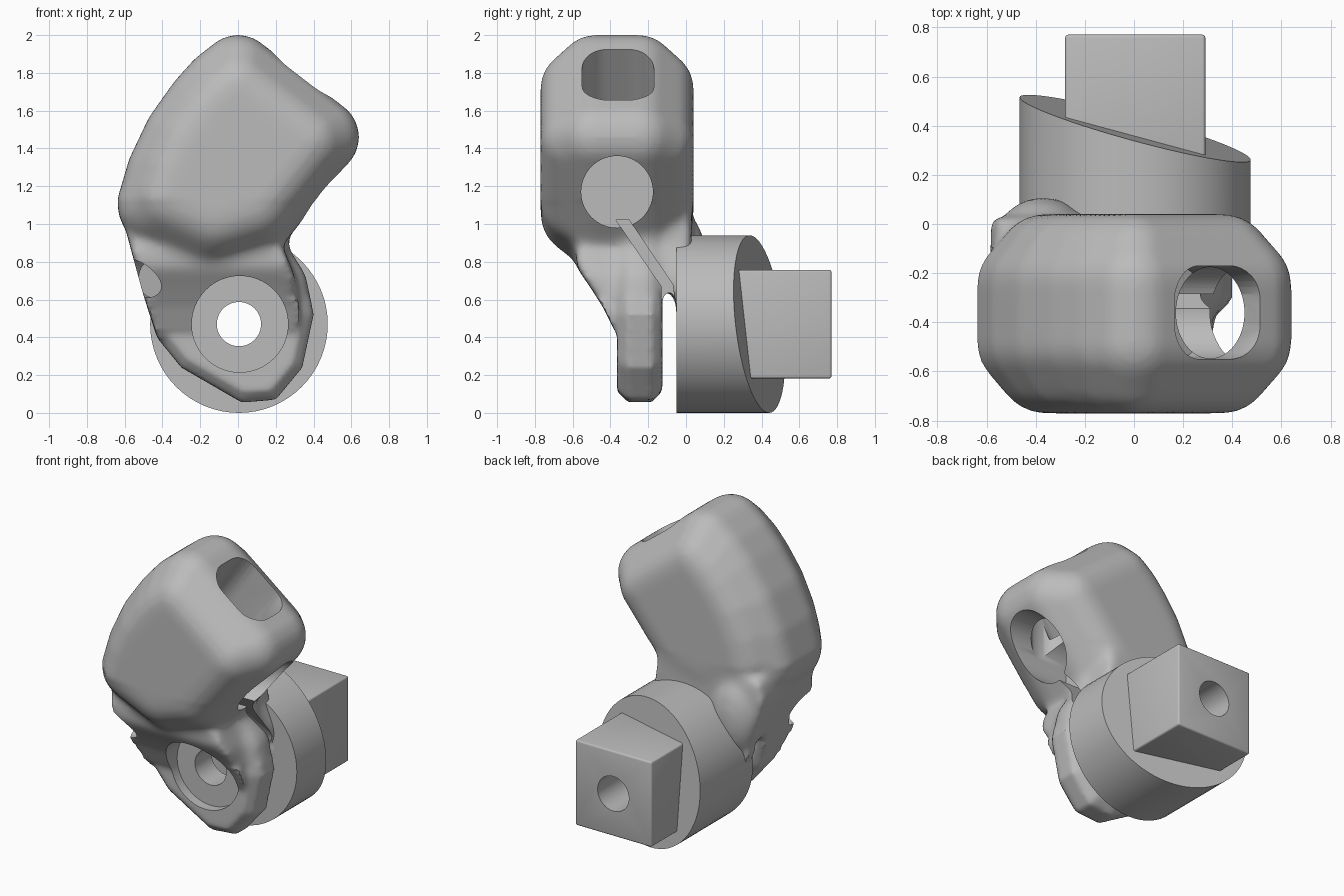
import bpy, bmesh, math
from mathutils import Vector, Matrix

cube = bpy.data.objects.get("Cube")
if cube:
    bpy.data.objects.remove(cube)

GREY = (0.5, 0.5, 0.5, 1)
mat = bpy.data.materials.new("plain grey")
mat.use_nodes = True
mat.diffuse_color = GREY
mat.node_tree.nodes["Principled BSDF"].inputs["Base Color"].default_value = GREY


def make(name, bm):
    bmesh.ops.recalc_face_normals(bm, faces=bm.faces)
    me = bpy.data.meshes.new(name)
    bm.to_mesh(me)
    bm.free()
    ob = bpy.data.objects.new(name, me)
    bpy.context.collection.objects.link(ob)
    me.materials.append(mat)
    return ob


def prism(name, pts, axis, lo, hi):
    """Extrude a flat outline along x (points are y,z) or along y (points are x,z)."""
    bm = bmesh.new()
    place = (lambda a, b: (lo, a, b)) if axis == "x" else (lambda a, b: (a, lo, b))
    face = bm.faces.new([bm.verts.new(place(a, b)) for a, b in pts])
    move = Vector((hi - lo, 0, 0)) if axis == "x" else Vector((0, hi - lo, 0))
    ext = bmesh.ops.extrude_face_region(bm, geom=[face])["geom"]
    bmesh.ops.translate(bm, vec=move, verts=[v for v in ext if isinstance(v, bmesh.types.BMVert)])
    return make(name, bm)


def cylinder(name, start, end, r, squash=1.0):
    a, b = Vector(start), Vector(end)
    turn = (b - a).to_track_quat("Z", "Y").to_matrix().to_4x4()
    bm = bmesh.new()
    bmesh.ops.create_cone(bm, cap_ends=True, segments=64, radius1=r, radius2=r, depth=(b - a).length,
                          matrix=Matrix.Translation((a + b) / 2) @ turn)
    if squash != 1.0:
        mid = (a.x + b.x) / 2
        for v in bm.verts:
            v.co.x = mid + (v.co.x - mid) * squash
    return make(name, bm)


def ellipsoid(bm, centre, radii):
    bmesh.ops.create_uvsphere(bm, u_segments=32, v_segments=16, radius=1, matrix=
                              Matrix.Translation(centre) @ Matrix.Diagonal((*radii, 1)))


def apply_mod(ob, kind, **settings):
    mod = ob.modifiers.new(kind, kind)
    for key, value in settings.items():
        setattr(mod, key, value)
    bpy.context.view_layer.objects.active = ob
    bpy.ops.object.modifier_apply(modifier=mod.name)


def combine(ob, other, operation="DIFFERENCE"):
    apply_mod(ob, "BOOLEAN", object=other, operation=operation, solver="EXACT")
    bpy.data.objects.remove(other)


def select(obs):
    bpy.ops.object.select_all(action="DESELECT")
    for ob in obs:
        ob.select_set(True)
    bpy.context.view_layer.objects.active = obs[0]


PIVOT = 0.47  # height of the pivot axis

# Rounded housing: hull of spheres at its corners, with inset front and back layers
bm = bmesh.new()
corners = [(0, 1.8), (0.44, 1.46), (0.11, 1.05), (-0.15, 0.97), (-0.44, 1.1),
           (-0.39, 1.27), (-0.3, 1.46), (-0.18, 1.63), (-0.09, 1.73)]
for x, z in corners:
    for inset, ys in ((1, (-0.48, -0.25)), (0.82, (-0.57, -0.16))):
        for y in ys:
            ellipsoid(bm, (x * inset, y, 1.35 + (z - 1.35) * inset), (0.2, 0.2, 0.2))
hull = bmesh.ops.convex_hull(bm, input=bm.verts)
junk = {g for g in hull["geom_interior"] + hull["geom_unused"] if isinstance(g, bmesh.types.BMVert)}
bmesh.ops.delete(bm, geom=list(junk), context="VERTS")
body = make("housing_and_arm", bm)

# Front arm plate with a chamfered rim
arm_outline = [(0.25, 1.1), (0.27, 0.87), (0.36, 0.73), (0.4, 0.52), (0.34, 0.24), (0.2, 0.07),
               (0.02, 0.055), (-0.3, 0.24), (-0.43, 0.4), (-0.5, 0.62), (-0.59, 0.95), (-0.55, 1.12)]
arm = prism("front_arm", arm_outline, "y", -0.365, -0.125)
apply_mod(arm, "BEVEL", width=0.055, segments=1, limit_method="ANGLE", angle_limit=math.radians(60))

# Shoulder that leads from the housing to the arm and to the pivot disc
shoulder_outline = [(0.2, 1.1), (0.24, 0.87), (0.3, 0.73), (0.33, 0.52), (0.3, 0.38),
                    (-0.42, 0.38), (-0.5, 0.62), (-0.59, 0.95), (-0.55, 1.12)]
shoulder_side = [(-0.45, 1.08), (-0.58, 0.87), (-0.58, 0.77), (-0.51, 0.67), (-0.44, 0.56),
                 (-0.38, 0.44), (-0.34, 0.39), (-0.2, 0.4), (-0.13, 0.64), (-0.06, 0.66),
                 (-0.05, 0.5), (0.03, 0.5), (0.03, 1.08)]
shoulder = prism("shoulder", shoulder_outline, "y", -0.9, 0.5)
combine(shoulder, prism("shoulder_side_shape", shoulder_side, "x", -1, 1.01), "INTERSECT")

# Rear flare beside the disc
bm = bmesh.new()
ellipsoid(bm, (-0.37, 0.0, 0.8), (0.16, 0.11, 0.25))
flare = make("rear_flare", bm)

# Fuse the cast parts and round the transitions around the shoulder
select([body, arm, shoulder, flare])
bpy.ops.object.join()
apply_mod(body, "REMESH", mode="VOXEL", voxel_size=0.02)
fillet = body.vertex_groups.new(name="fillet")
fillet.add([v.index for v in body.data.vertices if 0.6 < v.co.z < 1.12], 1.0, "REPLACE")
apply_mod(body, "SMOOTH", factor=0.5, iterations=3)
apply_mod(body, "SMOOTH", factor=0.5, iterations=30, vertex_group="fillet")

# Rounded slot in the sloping top face
bm = bmesh.new()
bmesh.ops.create_cube(bm, size=1, matrix=Matrix.Diagonal((0.44, 0.38, 0.7, 1)))
upright = [e for e in bm.edges if abs(e.verts[0].co.z - e.verts[1].co.z) > 0.5]
bmesh.ops.bevel(bm, geom=upright, offset=0.14, segments=8, profile=0.5, affect="EDGES")
bmesh.ops.transform(bm, verts=bm.verts, matrix=Matrix.Translation((0.31, -0.36, 1.75))
                    @ Matrix.Rotation(math.radians(36), 4, "Y"))
combine(body, make("slot_cutter", bm))

# Round side opening, the shaft joining it to the slot, and the clamping slit
combine(body, cylinder("opening_cutter", (0.08, -0.365, 1.17), (1, -0.365, 1.17), 0.19))
combine(body, cylinder("shaft_cutter", (0.31, -0.361, 1.16), (0.31, -0.361, 1.7), 0.186, 0.75))
slit = [(-0.13, 0.6), (-0.06, 0.6), (-0.07, 0.68), (-0.3, 1.02), (-0.37, 1.02), (-0.13, 0.67)]
combine(body, prism("slit_cutter", slit, "x", -0.25, 0.9))

# Counterbore in the arm and small angled hole in its shoulder
combine(body, cylinder("counterbore_cutter", (0.01, -1, PIVOT), (0.01, -0.3, PIVOT), 0.255))
combine(body, cylinder("angled_hole_cutter", (-0.75, -0.78, 0.71), (-0.45, -0.42, 0.71), 0.1))

# Pivot disc with a slanted back
disc = cylinder("pivot_disc", (0.005, -0.05, PIVOT), (0.005, 0.8, PIVOT), 0.47)
bm = bmesh.new()
bm.from_mesh(disc.data)
cut = bmesh.ops.bisect_plane(bm, geom=bm.verts[:] + bm.edges[:] + bm.faces[:], clear_outer=True,
                             plane_co=(0, 0.39, PIVOT), plane_no=(0.27, 1, 0.11))
rim = [g for g in cut["geom_cut"] if isinstance(g, bmesh.types.BMEdge)]
bmesh.ops.edgeloop_fill(bm, edges=rim)
bmesh.ops.recalc_face_normals(bm, faces=bm.faces)
bm.to_mesh(disc.data)
bm.free()

# Square block behind the disc
bm = bmesh.new()
bmesh.ops.create_cube(bm, size=1, matrix=Matrix.Translation((0.005, 0.46, PIVOT))
                      @ Matrix.Diagonal((0.57, 0.62, 0.575, 1)))
block = make("square_block", bm)
apply_mod(block, "BEVEL", width=0.012, segments=3)

# Pivot bore through everything on the axis
for ob in (body, disc, block):
    combine(ob, cylinder("bore_cutter", (0.005, -1, PIVOT), (0.005, 1, PIVOT), 0.117))

for ob in (body, disc, block):
    select([ob])
    bpy.ops.object.shade_smooth_by_angle(angle=math.radians(35))
